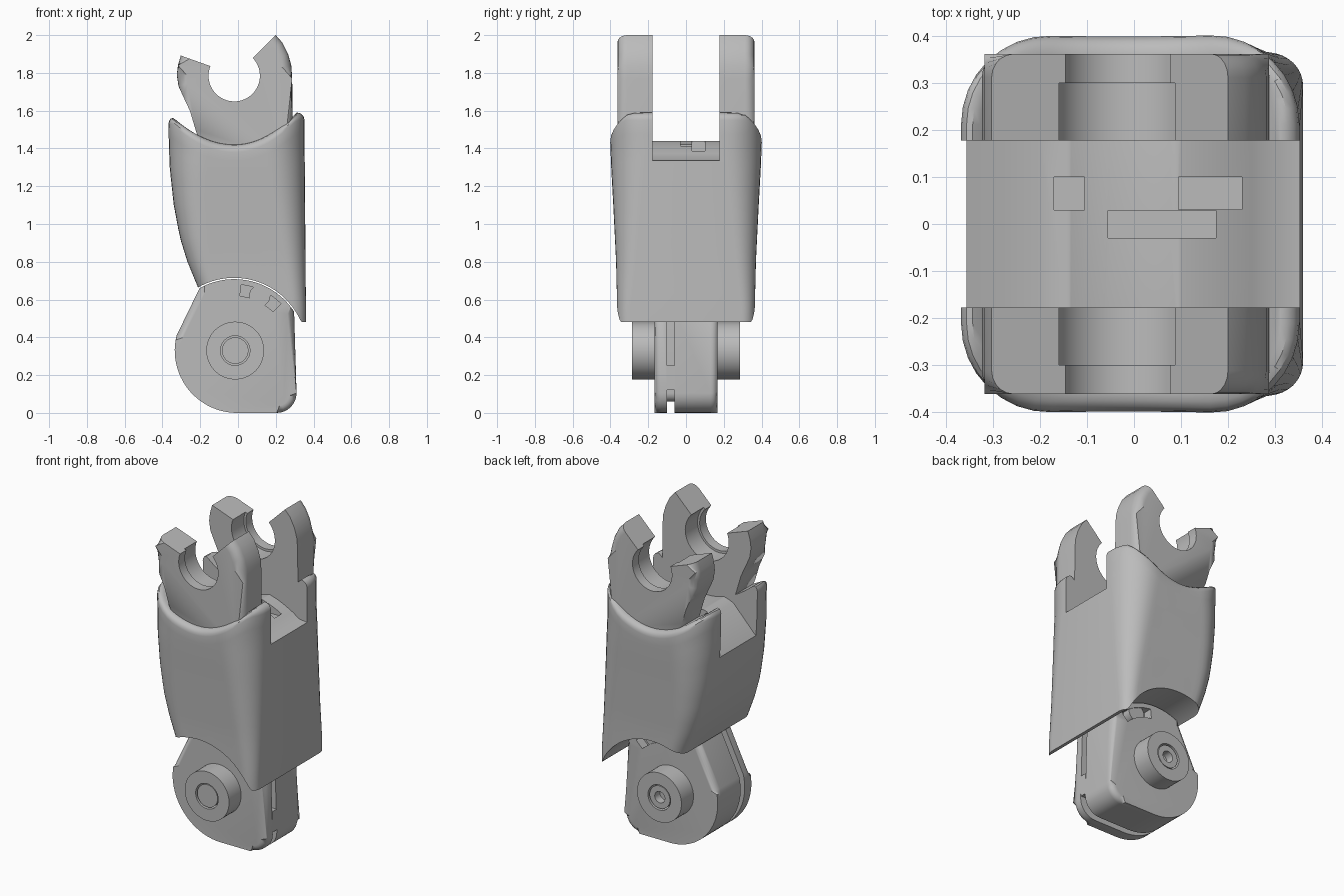
import bpy, bmesh
from math import sin, cos, pi, radians, sqrt

if "Cube" in bpy.data.objects:
    bpy.data.objects.remove(bpy.data.objects["Cube"])

grey = bpy.data.materials.new("plain grey")
grey.use_nodes = True
COLOUR = (0.5, 0.5, 0.5, 1)
grey.diffuse_color = COLOUR
grey.node_tree.nodes["Principled BSDF"].inputs["Base Color"].default_value = COLOUR

PIVOT = (-0.02, 0.33)
PIVOT_R = 0.385
SOCKET = (-0.02, 1.785)


def finish(name, bm):
    bmesh.ops.recalc_face_normals(bm, faces=bm.faces)
    mesh = bpy.data.meshes.new(name)
    bm.to_mesh(mesh)
    bm.free()
    mesh.materials.append(grey)
    ob = bpy.data.objects.new(name, mesh)
    bpy.context.collection.objects.link(ob)
    return ob


def activate(ob):
    bpy.ops.object.select_all(action='DESELECT')
    ob.select_set(True)
    bpy.context.view_layer.objects.active = ob


def smooth(ob):
    activate(ob)
    bpy.ops.object.shade_smooth_by_angle(angle=radians(32))


def arc(centre, r, a, b, n=16):
    steps = [radians(a + (b - a) * i / n) for i in range(n + 1)]
    return [(centre[0] + r * cos(t), centre[1] + r * sin(t)) for t in steps]


def prism(name, profile, y0, y1, bevel=0, rule=None):
    """Extrude an x-z profile along y, rounding the rim edges picked by the rule."""
    bm = bmesh.new()
    rings = [[bm.verts.new((x, y, z)) for x, z in profile] for y in (y0, y1)]
    n = len(profile)
    for ring in rings:
        bm.faces.new(ring)
    for i in range(n):
        j = (i + 1) % n
        bm.faces.new((rings[0][i], rings[0][j], rings[1][j], rings[1][i]))
    if bevel:
        rim = [e for e in bm.edges if abs(e.verts[0].co.y - e.verts[1].co.y) < 1e-6
               and (rule is None or rule((e.verts[0].co + e.verts[1].co) / 2))]
        bmesh.ops.bevel(bm, geom=rim, offset=bevel, segments=5, profile=0.5, affect='EDGES')
    return finish(name, bm)


def box(x0, x1, y0, y1, z0, z1):
    return prism("cutter", [(x0, z0), (x1, z0), (x1, z1), (x0, z1)], y0, y1)


def disc(name, centre, r, y0, y1, bevel=0):
    return prism(name, arc(centre, r, 0, 360, 48)[:-1], y0, y1, bevel)


def cut(ob, *cutters):
    for c in cutters:
        c.hide_render = True
        mod = ob.modifiers.new("cut", 'BOOLEAN')
        mod.operation, mod.solver, mod.object = 'DIFFERENCE', 'EXACT', c
        activate(ob)
        bpy.ops.object.modifier_apply(modifier=mod.name)
        bpy.data.objects.remove(c)


# Sleeve: rounded rectangle sections between a scooped top and a cylindrical bottom
def lookup(z, pts):
    if z <= pts[0][0]:
        return pts[0][1]
    for (a, u), (b, v) in zip(pts, pts[1:]):
        if z <= b:
            return u + (v - u) * (z - a) / (b - a)
    return pts[-1][1]


LEFT_EDGE = [(0.66, -0.21), (0.8, -0.268), (0.93, -0.308), (1.1, -0.34),
             (1.3, -0.362), (1.5, -0.368)]
HALF_DEPTH = [(0.5, 0.363), (0.8, 0.37), (1.1, 0.385), (1.3, 0.396), (1.45, 0.402)]
CORNER = [(0.55, 0.07), (1.4, 0.19)]


def top_z(x):
    u = min(1, abs(x + 0.02) / 0.33)
    return 1.42 + (0.17 if x > 0 else 0.15) * u ** 2


def bottom_z(x):
    return PIVOT[1] + sqrt(max(0.0225, PIVOT_R ** 2 - (x - PIVOT[0]) ** 2))


def half_section(z, inset):
    x0 = lookup(z, LEFT_EDGE) + inset
    x1 = lookup(z, [(0.5, 0.36), (1.5, 0.352)]) - inset
    y = lookup(z, HALF_DEPTH) - inset
    r = lookup(z, CORNER) - inset
    right = arc((x1 - r, y - r), r, 0, 90, 8)
    left = arc((x0 + r, y - r), r, 90, 180, 8)
    a, b = right[-1][0], left[0][0]
    return right + [(a + (b - a) * i / 16, y) for i in range(1, 16)] + left


def sleeve_row(t, inset, drop):
    row = []
    for j in range(len(half_section(1, 0))):
        z = 0.6 + 0.9 * t
        for _ in range(8):
            x, y = half_section(z, inset)[j]
            z = bottom_z(x) + (top_z(x) - drop - bottom_z(x)) * t
        row.append((x, y, z))
    return row


RIM = 0.04
rows = [sleeve_row(i / 14, 0, RIM) for i in range(15)]
rows += [sleeve_row(1, RIM * (1 - cos(a)), RIM * (1 - sin(a)))
         for a in (pi / 8, pi / 4, 3 * pi / 8, pi / 2)]
bm = bmesh.new()
loops = [[bm.verts.new(p) for p in row] + [bm.verts.new((x, -y, z)) for x, y, z in reversed(row)]
         for row in rows]
n = len(loops[0])
for lo, hi in zip(loops, loops[1:]):
    for i in range(n):
        j = (i + 1) % n
        bm.faces.new((lo[i], lo[j], hi[j], hi[i]))
for cap in (loops[0], loops[-1]):
    for i in range(n // 2 - 1):
        bm.faces.new((cap[i], cap[i + 1], cap[n - 2 - i], cap[n - 1 - i]))
sleeve = finish("sleeve", bm)

# Channel across the sleeve top, with a crowned floor and small sockets
crown = [(-0.2 + 0.05 * i, 1.455 - 1.1 * (0.05 * i - 0.18) ** 2) for i in range(11)]
channel = [(-0.5, 1.13), (-0.37, 1.24)] + crown + [(0.36, 1.335), (0.5, 1.25), (0.5, 1.8), (-0.5, 1.8)]
cut(sleeve, prism("cutter", channel, -0.178, 0.178),
    box(-0.17, -0.105, 0.03, 0.1, 1.1, 1.6),
    box(-0.055, 0.175, -0.03, 0.029, 1.1, 1.6),
    box(0.095, 0.23, 0.031, 0.1, 1.37, 1.6))
smooth(sleeve)

# Pair of open clip prongs
clip = arc(SOCKET, 0.136, 158, 404, 36)
clip += [(0.2, 2.0), (0.235, 1.96), (0.265, 1.9), (0.282, 1.84), (0.287, 1.77), (0.29, 1.35),
         (-0.18, 1.35), (-0.225, 1.5), (-0.255, 1.6), (-0.29, 1.675), (-0.315, 1.73),
         (-0.324, 1.79), (-0.318, 1.84), (-0.303, 1.892)]
for side, label in ((-1, "front"), (1, "back")):
    def outer(p, s=side):
        far = (p.x - SOCKET[0]) ** 2 + (p.z - SOCKET[1]) ** 2 > 0.25 ** 2
        return p.y * s > 0.3 and far and p.z > 1.36
    prong = prism(label + "_prong", clip, side * 0.178, side * 0.362, 0.05, outer)
    cut(prong, disc("cutter", SOCKET, 0.15, side * 0.1, side * 0.3))
    smooth(prong)


# Hinge link: rounded plate with a perimeter groove and a curved pin slot
def link_outline(d):
    return (arc(PIVOT, 0.378 - d, 119, 33, 20)
            + arc((0.205, 0.105), 0.105 - d, 0, -90, 8)
            + arc((-0.005, 0.33), 0.33 - d, 270, 166, 24))


link = prism("hinge_link", link_outline(0), -0.166, 0.166, 0.035)
slot = arc(PIVOT, 0.35, 84, 45) + arc(PIVOT, 0.29, 45, 84)
cut(link, box(-0.5, 0.5, -0.1, -0.06, -0.1, 0.8),
    prism("cutter", slot, -0.2, -0.11), prism("cutter", slot, 0.11, 0.2))
smooth(link)
smooth(prism("groove_core", link_outline(0.06), -0.101, -0.059))
prism("groove_stop", [(0.2, 0.12), (0.308, 0.12), (0.308, 0.25), (0.2, 0.25)], -0.101, -0.059)
smooth(disc("slot_pin", (0.115, 0.62), 0.056, -0.16, 0.16))

# Pivot bosses with a pin inside each
HUB = (-0.015, 0.33)
for side, label in ((-1, "front"), (1, "back")):
    boss = disc(label + "_boss", HUB, 0.153, side * 0.16, side * 0.285)
    cut(boss, disc("cutter", HUB, 0.078, side * 0.22, side * 0.3))
    smooth(boss)
    pin = disc(label + "_pivot_pin", HUB, 0.07, side * 0.2, side * 0.28)
    if side > 0:
        cut(pin, disc("cutter", HUB, 0.035, 0.23, 0.3))
    smooth(pin)
